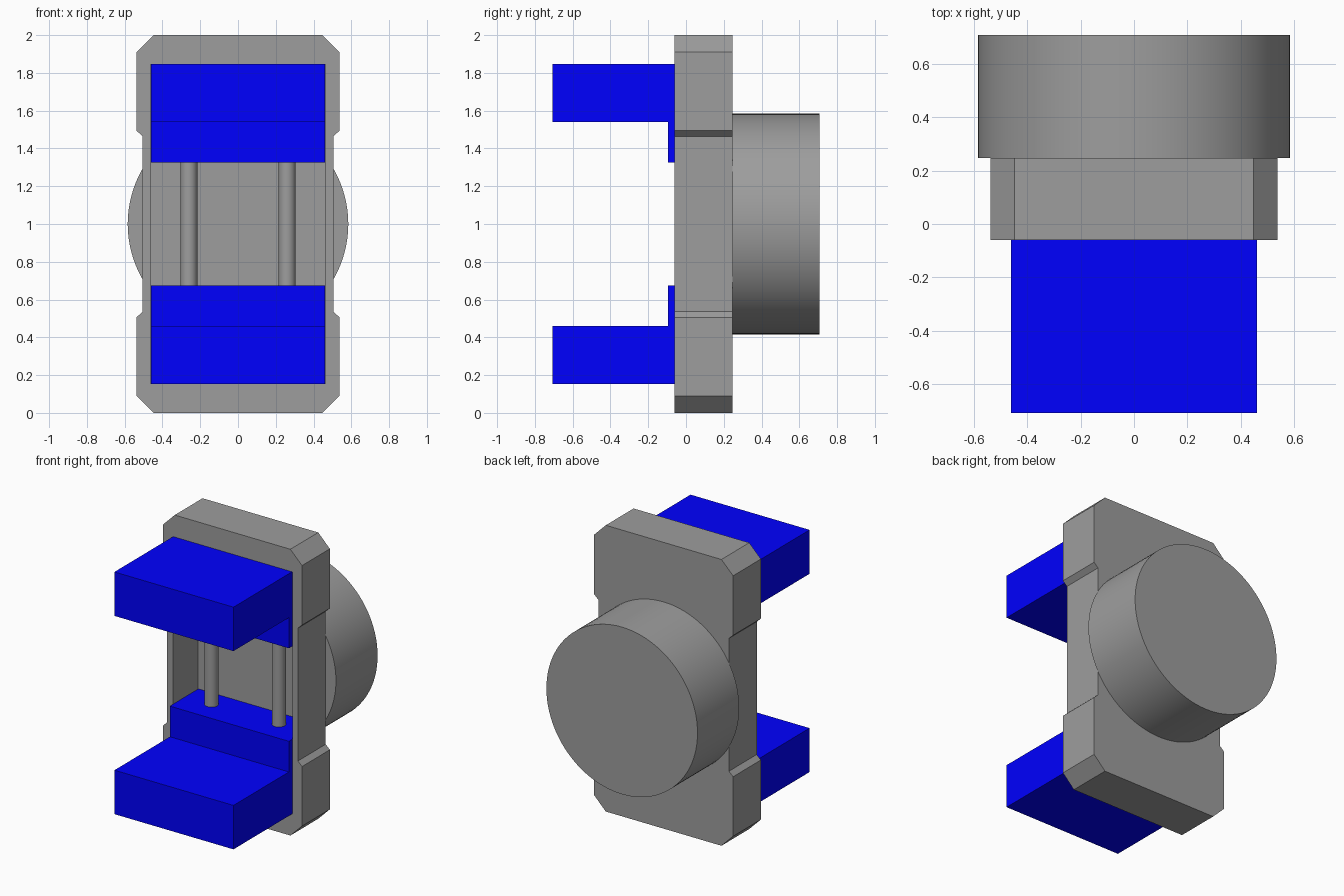
import bpy, bmesh, math
from mathutils import Vector

if "Cube" in bpy.data.objects:
    bpy.data.objects.remove(bpy.data.objects["Cube"])


def material(name, color):
    mat = bpy.data.materials.new(name)
    mat.diffuse_color = color
    mat.use_nodes = True
    mat.node_tree.nodes["Principled BSDF"].inputs["Base Color"].default_value = mat.diffuse_color
    return mat


blue = material("jaw_blue", (0, 0, 1, 1))
grey = material("housing_grey", (0.34, 0.34, 0.34, 1))


def finish(name, bm, mat):
    bmesh.ops.recalc_face_normals(bm, faces=bm.faces)
    mesh = bpy.data.meshes.new(name)
    bm.to_mesh(mesh)
    bm.free()
    ob = bpy.data.objects.new(name, mesh)
    bpy.context.collection.objects.link(ob)
    mesh.materials.append(mat)
    return ob


def prism(name, points, axis, start, end, mat):
    """Extrude a closed profile along 'x' (points are y,z) or 'y' (points are x,z)."""
    bm = bmesh.new()
    place = (lambda a, b: (start, a, b)) if axis == 'x' else (lambda a, b: (a, start, b))
    face = bm.faces.new([bm.verts.new(place(a, b)) for a, b in points])
    ext = bmesh.ops.extrude_face_region(bm, geom=[face])
    move = Vector((end - start, 0, 0)) if axis == 'x' else Vector((0, end - start, 0))
    bmesh.ops.translate(bm, vec=move,
                        verts=[g for g in ext['geom'] if isinstance(g, bmesh.types.BMVert)])
    return finish(name, bm, mat)


def cylinder(name, radius, depth, location, sides, rotation=(0, 0, 0)):
    bpy.ops.mesh.primitive_cylinder_add(vertices=sides, radius=radius, depth=depth,
                                        location=location, rotation=rotation)
    ob = bpy.context.object
    ob.name = name
    ob.data.materials.append(grey)
    bpy.ops.object.shade_smooth_by_angle(angle=math.radians(30))
    return ob


# Housing: chamfered, waisted plate with a front pocket
FRONT, BACK, FLOOR = -0.06, 0.247, 0.22
quarter = [(0.505, 0.464), (0.537, 0.494), (0.537, 0.91), (0.447, 1.0)]
half = quarter + [(-x, z) for x, z in reversed(quarter)]
outline = half + [(-x, -z) for x, z in half]
housing = prism("housing", [(x, z + 1) for x, z in outline], 'y', FRONT, BACK, grey)

pocket = prism("pocket_cutter", [(-0.462, 0.155), (0.462, 0.155), (0.462, 1.845), (-0.462, 1.845)],
               'y', FRONT - 0.2, FLOOR, grey)
pocket.hide_render = True
pocket.hide_viewport = True
cut = housing.modifiers.new("pocket", 'BOOLEAN')
cut.operation = 'DIFFERENCE'
cut.solver = 'EXACT'
cut.object = pocket

# Round motor drum on the back
cylinder("rear_drum", 0.584, 0.707 - BACK, (0, (0.707 + BACK) / 2, 1), 96, (math.pi / 2, 0, 0))

# Guide rods running through the pocket
for side, x in (("left", -0.26), ("right", 0.26)):
    cylinder(f"{side}_guide_rod", 0.045, 1.69, (x, 0.08, 1), 32)

# Sliding jaws: carriage in the pocket plus a projecting finger
jaw = [(FLOOR, 0.325), (FLOOR, 0.846), (-0.707, 0.846), (-0.707, 0.539), (-0.095, 0.539), (-0.095, 0.325)]
for name, s in (("upper_jaw", 1), ("lower_jaw", -1)):
    prism(name, [(y, 1 + s * z) for y, z in jaw], 'x', -0.46, 0.46, blue)
